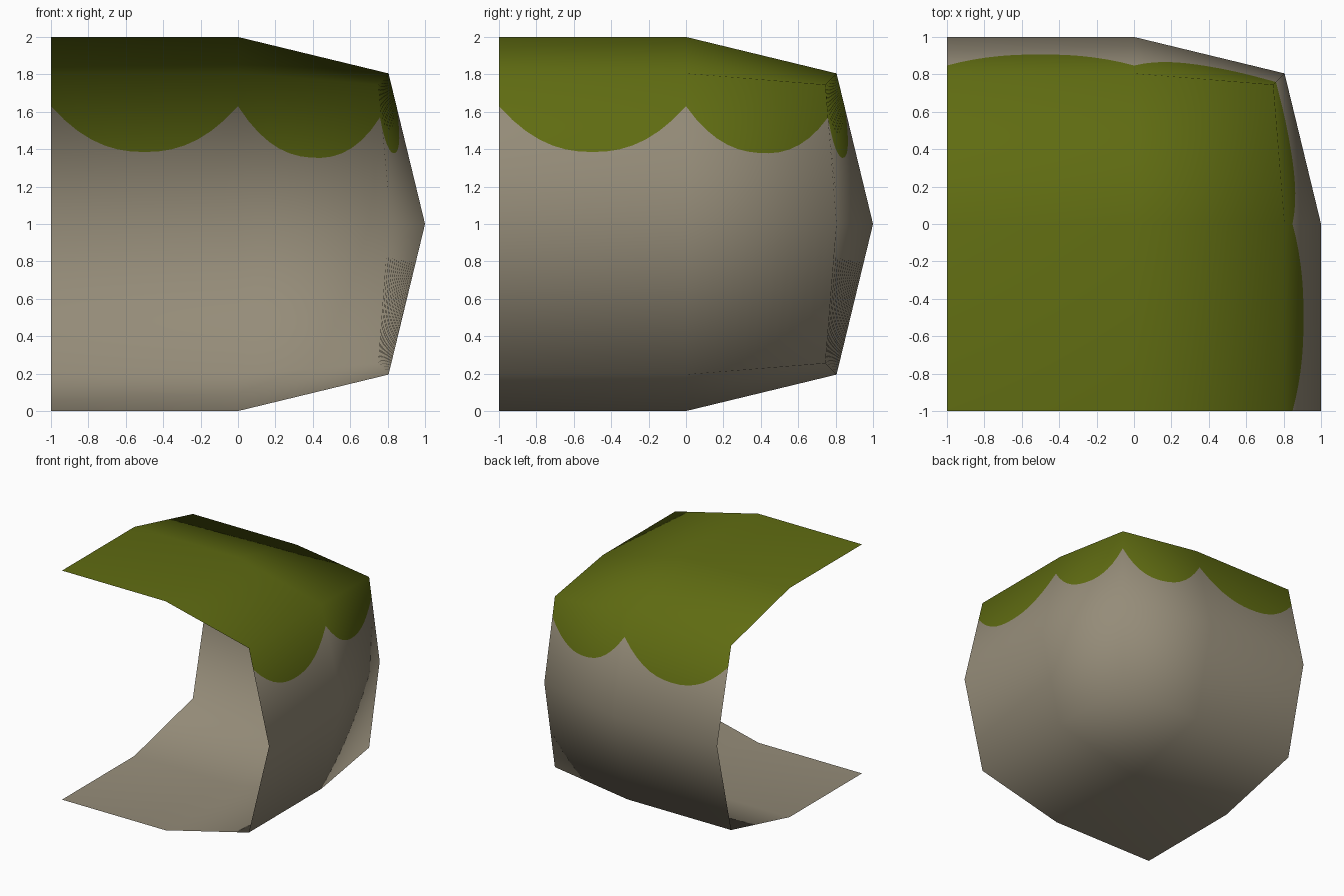
import bpy, bmesh
from mathutils import Vector

if "Cube" in bpy.data.objects:
    bpy.data.objects.remove(bpy.data.objects["Cube"])

N = 14                       # columns per panel, enough for round scallops
RADIUS = {1: 1.0, 2: 0.805, 3: 0.745}


def material(name, color):
    m = bpy.data.materials.new(name)
    m.diffuse_color = (*color, 1)
    m.use_nodes = True
    m.node_tree.nodes["Principled BSDF"].inputs["Base Color"].default_value = m.diffuse_color
    return m


def lattice(i, j, k):
    """Control point of the rounded corner; index -1 in x or y is the open rim."""
    r = RADIUS[(i == 1) + (j == 1) + (k != 0)]
    return Vector((r if i == 1 else i, r if j == 1 else j, 1 + r * k))


def outward(normal, center):
    return normal.dot(center - Vector((-0.5, -0.5, 1))) > 0


# Panels: (four lattice indices, scallop depth or None, material)
panels = []
for a in (-1, 0):
    for b in (-1, 0):
        for k, mat in ((1, 1), (-1, 0)):            # top and bottom
            panels.append(([(a, b, k), (a + 1, b, k), (a + 1, b + 1, k), (a, b + 1, k)], None, mat))
    for side in (0, 1):                             # right wall, back wall
        def idx(s, k, side=side):
            return (1, s, k) if side == 0 else (s, 1, k)
        depth = 0.245 if (a == -1 or side) else 0.22
        panels.append(([idx(a, 0), idx(a + 1, 0), idx(a + 1, 1), idx(a, 1)], depth, 0))
        panels.append(([idx(a, -1), idx(a + 1, -1), idx(a + 1, 0), idx(a, 0)], None, 0))

# Smooth normals of the coarse cage
cage = {}
for quad, _, _ in panels:
    p = [lattice(*q) for q in quad]
    n = (p[2] - p[0]).cross(p[3] - p[1]).normalized()
    if not outward(n, sum(p, Vector()) / 4):
        n = -n
    for c in range(4):
        ang = (p[c - 1] - p[c]).angle(p[(c + 1) % 4] - p[c])
        cage[quad[c]] = cage.get(quad[c], Vector()) + n * ang
for key in cage:
    cage[key].normalize()


def blend(c, u, t):
    return c[0].lerp(c[1], u).lerp(c[3].lerp(c[2], u), t)


bm = bmesh.new()
verts, normals = {}, []


def vert(quad, u, t):
    co = blend([lattice(*q) for q in quad], u, t)
    key = tuple(round(x, 4) for x in co)
    if key not in verts:
        verts[key] = bm.verts.new(co)
        normals.append(blend([cage[q] for q in quad], u, t).normalized())
    return verts[key]


def rows(quad, depth, u):
    """Row positions in one column; scalloped walls get a row at the grass edge."""
    if depth is None:
        flat = quad[0][2] == quad[2][2]
        return [r / N for r in range(N + 1)] if flat else [0, 1]
    p = [lattice(*q) for q in quad]
    h0 = 1.63
    h1 = 1.57 if max(quad[1][:2]) == 1 and min(quad[1][:2]) == 1 else 1.63
    z = h0 + (h1 - h0) * u - depth * (1 - abs(2 * u - 1) ** 2.3)
    ztop = p[3].z + (p[2].z - p[3].z) * u
    return [0, (z - 1) / (ztop - 1), 1]


for quad, depth, mat in panels:
    for c in range(N):
        u0, u1 = c / N, (c + 1) / N
        r0, r1 = rows(quad, depth, u0), rows(quad, depth, u1)
        for r in range(len(r0) - 1):
            f = bm.faces.new((vert(quad, u0, r0[r]), vert(quad, u1, r1[r]),
                              vert(quad, u1, r1[r + 1]), vert(quad, u0, r0[r + 1])))
            f.smooth = True
            f.material_index = 1 if (depth and r == 1) else mat
            f.normal_update()
            if not outward(f.normal, f.calc_center_median()):
                f.normal_flip()

# Rounded ground corner with a scalloped grass cap, open at front and left
mesh = bpy.data.meshes.new("ground_corner")
bm.to_mesh(mesh)
bm.free()
mesh.materials.append(material("stone tan", (0.30, 0.262, 0.19)))
mesh.materials.append(material("grass green", (0.118, 0.152, 0.006)))
mesh.normals_split_custom_set_from_vertices(normals)
obj = bpy.data.objects.new("ground_corner", mesh)
bpy.context.collection.objects.link(obj)
